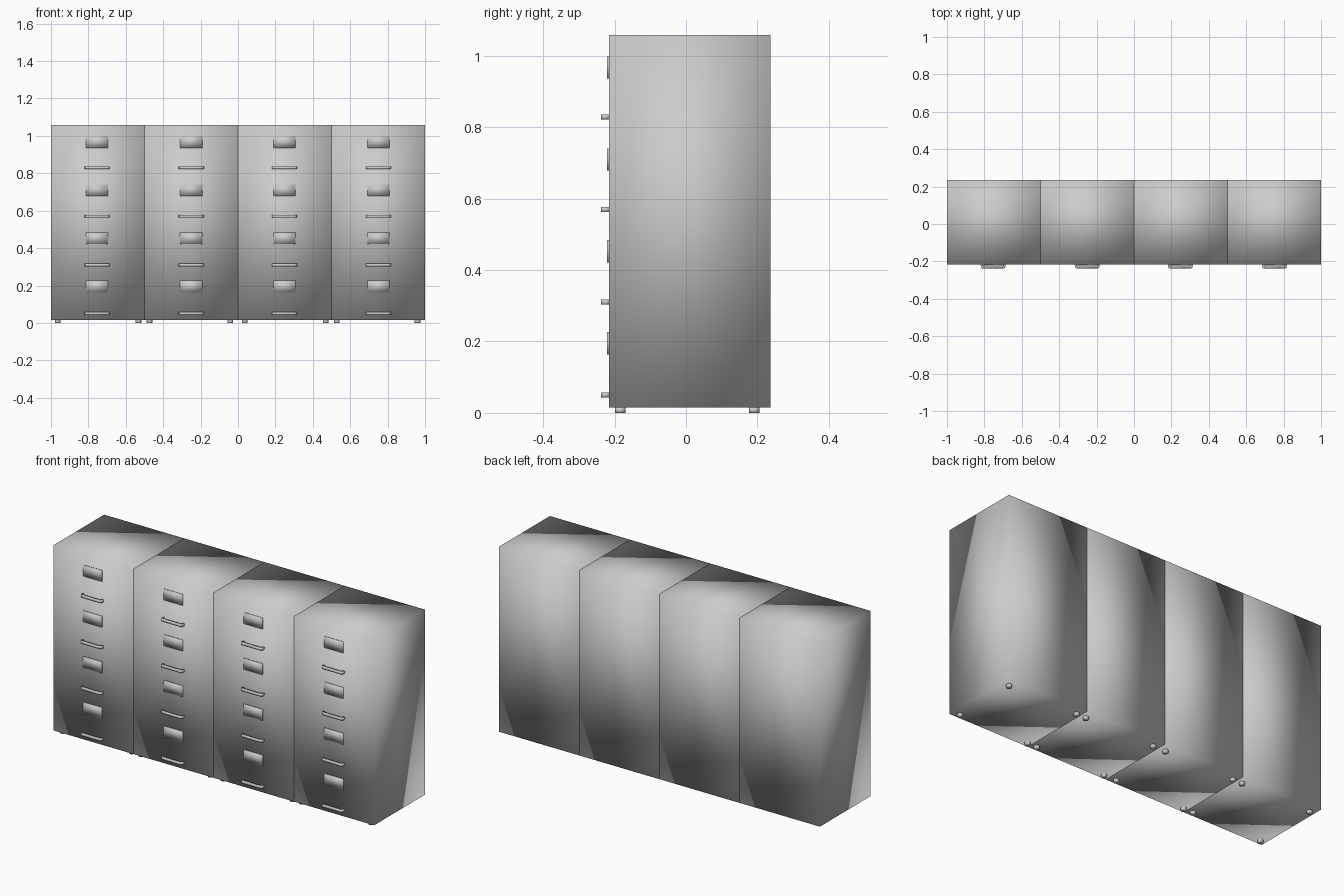
import bpy, bmesh, math

if "Cube" in bpy.data.objects:
    bpy.data.objects.remove(bpy.data.objects["Cube"])

FRONT, BACK = -0.216, 0.236
BOTTOM, TOP = 0.015, 1.058


def finish(bm, name):
    # every part is fully smooth shaded, which gives the soft gradients
    bmesh.ops.recalc_face_normals(bm, faces=bm.faces)
    for f in bm.faces:
        f.smooth = True
    mesh = bpy.data.meshes.new(name)
    bm.to_mesh(mesh)
    bm.free()
    obj = bpy.data.objects.new(name, mesh)
    bpy.context.collection.objects.link(obj)
    return obj


def box(name, x0, x1, y0, y1, z0, z1):
    bm = bmesh.new()
    bmesh.ops.create_cube(bm, size=1)
    for v in bm.verts:
        v.co.x = (x0 + x1) / 2 + v.co.x * (x1 - x0)
        v.co.y = (y0 + y1) / 2 + v.co.y * (y1 - y0)
        v.co.z = (z0 + z1) / 2 + v.co.z * (z1 - z0)
    return finish(bm, name)


def prism(name, outline, x, y, z0, z1):
    # closed outline in the xy plane, extruded upwards
    bm = bmesh.new()
    face = bm.faces.new([bm.verts.new((x + a, y + b, z0)) for a, b in outline])
    ext = bmesh.ops.extrude_face_region(bm, geom=[face])["geom"]
    for v in ext:
        if isinstance(v, bmesh.types.BMVert):
            v.co.z = z1
    return finish(bm, name)


# Bow handle outline: half of the outer and inner edges, then mirrored
outer = [(0.067, 0.0), (0.066, -0.010), (0.063, -0.018), (0.056, -0.022)]
inner = [(0.050, -0.010), (0.054, -0.007), (0.056, 0.0)]
half = outer[::-1] + inner[::-1]
half = [(0.056, -0.022), (0.063, -0.018), (0.066, -0.010), (0.067, 0.0),
        (0.056, 0.0), (0.054, -0.007), (0.050, -0.010)]
bow = half + [(-a, b) for a, b in half[::-1]]

# Foot outline
foot = [(0.015 * math.cos(i * math.tau / 12), 0.015 * math.sin(i * math.tau / 12))
        for i in range(12)]

# Left edge, fittings centre and feet centre of each cabinet
cabinets = [(-1.0, -0.753, -0.748), (-0.5, -0.25, -0.257),
            (0.0, 0.248, 0.253), (0.5, 0.751, 0.744)]

for n, (left, mid, feet_mid) in enumerate(cabinets, 1):
    # Cabinet body
    box(f"cabinet_body_{n}", left, left + 0.5, FRONT, BACK, BOTTOM, TOP)

    # Label holder and pull for each of the four drawers
    for d in range(4):
        label_z = 0.195 + d * 0.2575
        handle_z = 0.0505 + d * 0.2595
        box(f"label_holder_{n}_{d + 1}", mid - 0.059, mid + 0.059,
            FRONT - 0.005, FRONT + 0.001, label_z - 0.031, label_z + 0.031)
        prism(f"drawer_handle_{n}_{d + 1}", bow, mid, FRONT,
              handle_z - 0.007, handle_z + 0.007)

    # Round feet
    for sx in (-1, 1):
        for y in (-0.184, 0.191):
            side = "left" if sx < 0 else "right"
            end = "front" if y < 0 else "back"
            prism(f"foot_{end}_{side}_{n}", foot, feet_mid + sx * 0.216, y, 0, BOTTOM)
